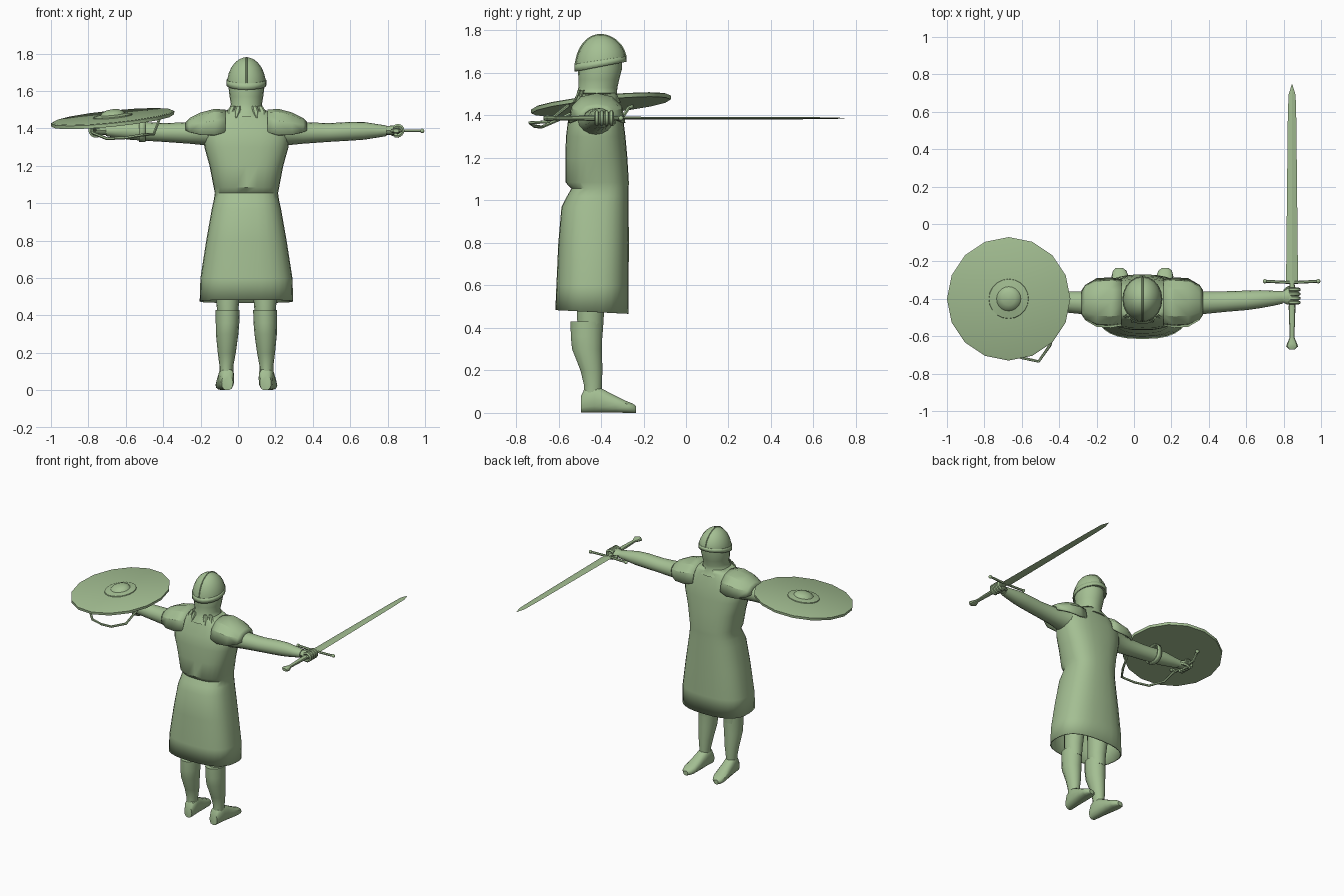
import bpy, bmesh, math
from mathutils import Vector

cube = bpy.data.objects.get("Cube")
if cube:
    bpy.data.objects.remove(cube, do_unlink=True)

CX = 0.045          # body centre line
SX = -0.67          # shield centre
SY = -0.40

mat = bpy.data.materials.new("sage green")
mat.use_nodes = True
GREEN = (0.37, 0.52, 0.29, 1)
mat.diffuse_color = GREEN
mat.node_tree.nodes["Principled BSDF"].inputs["Base Color"].default_value = GREEN


def finish(obj, angle=35):
    obj.data.materials.clear()
    obj.data.materials.append(mat)
    bpy.ops.object.select_all(action='DESELECT')
    obj.select_set(True)
    bpy.context.view_layer.objects.active = obj
    bpy.ops.object.shade_smooth_by_angle(angle=math.radians(angle))
    return obj


def from_bmesh(name, bm, angle=35):
    bmesh.ops.recalc_face_normals(bm, faces=bm.faces)
    me = bpy.data.meshes.new(name)
    bm.to_mesh(me)
    bm.free()
    obj = bpy.data.objects.new(name, me)
    bpy.context.collection.objects.link(obj)
    return finish(obj, angle)


def loft_mesh(axis, sections, n=16, p=2.0, caps=True, arc=(0, 360)):
    """Skin rings of (position, centre a, centre b, half a, half b) along an axis."""
    bm = bmesh.new()
    closed = arc[1] - arc[0] == 360
    count = n if closed else n + 1
    rings = []
    for pos, ca, cb, ha, hb in sections:
        ring = []
        for i in range(count):
            t = math.radians(arc[0] + (arc[1] - arc[0]) * i / n)
            c, s = math.cos(t), math.sin(t)
            a = ca + ha * math.copysign(abs(c) ** (2 / p), c)
            b = cb + hb * math.copysign(abs(s) ** (2 / p), s)
            co = {'X': (pos, a, b), 'Y': (a, pos, b), 'Z': (a, b, pos)}[axis]
            ring.append(bm.verts.new(co))
        rings.append(ring)
    for r, q in zip(rings, rings[1:]):
        for i in range(n):
            j = (i + 1) % count
            bm.faces.new((r[i], r[j], q[j], q[i]))
    if caps and closed:
        bm.faces.new(rings[0])
        bm.faces.new(rings[-1])
    return bm


def loft(name, axis, sections, angle=35, **kw):
    return from_bmesh(name, loft_mesh(axis, sections, **kw), angle)


def tube(name, points, radius, cyclic=False, smooth=True):
    cu = bpy.data.curves.new(name, 'CURVE')
    cu.dimensions = '3D'
    cu.bevel_depth = radius
    cu.bevel_resolution = 1
    cu.use_fill_caps = True
    cu.resolution_u = 4
    sp = cu.splines.new('BEZIER')
    sp.bezier_points.add(len(points) - 1)
    for bp, co in zip(sp.bezier_points, points):
        bp.co = co
        bp.handle_left_type = bp.handle_right_type = 'AUTO' if smooth else 'VECTOR'
    sp.use_cyclic_u = cyclic
    obj = bpy.data.objects.new(name, cu)
    bpy.context.collection.objects.link(obj)
    bpy.ops.object.select_all(action='DESELECT')
    obj.select_set(True)
    bpy.context.view_layer.objects.active = obj
    bpy.ops.object.convert(target='MESH')
    return finish(bpy.context.object, 50)


def ball(name, co, r):
    bm = bmesh.new()
    bmesh.ops.create_uvsphere(bm, u_segments=10, v_segments=6, radius=r)
    bmesh.ops.translate(bm, verts=bm.verts, vec=co)
    return from_bmesh(name, bm, 60)


def thicken(obj, t):
    mod = obj.modifiers.new("thickness", 'SOLIDIFY')
    mod.thickness = t
    mod.offset = -1


# Tunic: flared skirt, pinched waist, chest and shoulders
tunic = [(0.475, -0.443, 0.25, 0.172), (0.60, -0.44, 0.246, 0.17), (0.80, -0.435, 0.215, 0.166),
         (0.97, -0.428, 0.185, 0.158), (1.02, -0.415, 0.174, 0.145), (1.055, -0.405, 0.169, 0.135),
         (1.085, -0.418, 0.175, 0.149), (1.20, -0.422, 0.197, 0.146), (1.30, -0.425, 0.225, 0.14),
         (1.38, -0.425, 0.232, 0.13), (1.44, -0.42, 0.20, 0.108), (1.48, -0.42, 0.14, 0.098),
         (1.505, -0.42, 0.09, 0.09)]
body = loft("tunic", 'Z', [(z, CX, y, hx, hy) for z, y, hx, hy in tunic],
            n=28, p=2.6, caps=False, angle=40)
for v in body.data.vertices:      # hem dips towards the front
    if v.co.z < 0.5:
        v.co.z -= 0.05 * (v.co.y + 0.44)
thicken(body, 0.008)

# Mail coif with a recessed face opening
coif = loft_mesh('Z', [(1.46, CX, -0.42, 0.125, 0.115), (1.50, CX, -0.42, 0.09, 0.095),
                       (1.53, CX, -0.415, 0.083, 0.092), (1.57, CX, -0.41, 0.09, 0.096),
                       (1.62, CX, -0.405, 0.096, 0.104), (1.67, CX, -0.40, 0.09, 0.10)], n=20)
face = [f for f in coif.faces if f.normal.length and len(f.verts) == 4
        and f.calc_center_median().y > -0.355 and 1.51 < f.calc_center_median().z < 1.66]
bmesh.ops.inset_region(coif, faces=face, thickness=0.008, use_even_offset=True)
bmesh.ops.translate(coif, verts=list({v for f in face for v in f.verts}), vec=(0, -0.025, 0))
from_bmesh("coif_and_face", coif)

# Ragged collar points
for dx in (-0.085, -0.05, 0.05, 0.085):
    y = -0.42 - 0.1 * math.sqrt(1 - (dx / 0.13) ** 2)
    loft("collar_point", 'Z', [(1.455, CX + dx * 1.1, y - 0.012, 0.003, 0.003),
                               (1.49, CX + dx, y, 0.018, 0.008),
                               (1.52, CX + dx * 0.85, y + 0.012, 0.014, 0.008)], n=6)


# Helmet: domed bowl with tilted brim band and crossed ridges
def tilt_rim(obj):
    for v in obj.data.vertices:
        w = max(0, (1.78 - v.co.z) / 0.145)
        v.co.z += w * 0.18 * (v.co.y + 0.40)


dome = [(1.635 + 0.145 * math.sin(math.radians(a)), math.cos(math.radians(a)))
        for a in (0, 12, 25, 40, 55, 68, 80, 87)]
helmet = loft("helmet", 'Z', [(z, CX, -0.402, 0.104 * c, 0.12 * c) for z, c in dome], n=20)
band = loft("helmet_band", 'Z', [(1.630, CX, -0.402, 0.107, 0.123),
                                 (1.660, CX, -0.402, 0.106, 0.122)], n=20, caps=False)
thicken(band, 0.008)
tilt_rim(helmet)
tilt_rim(band)
arch = [math.radians(a) for a in range(10, 171, 20)]
tilt_rim(tube("helmet_crest", [(CX, -0.402 + 0.119 * math.cos(a), 1.635 + 0.143 * math.sin(a))
                               for a in arch], 0.006))

for side, label in ((1, "left"), (-1, "right")):
    def X(d):
        return CX + side * d

    # Sleeve, forearm and wrist
    arm = [(0.13, -0.425, 1.385, 0.10, 0.085), (0.22, -0.425, 1.38, 0.08, 0.07),
           (0.30, -0.422, 1.376, 0.062, 0.058), (0.44, -0.415, 1.378, 0.055, 0.05),
           (0.56, -0.408, 1.385, 0.052, 0.05), (0.63, -0.402, 1.387, 0.048, 0.047),
           (0.70, -0.397, 1.387, 0.040, 0.036), (0.75, -0.392, 1.387, 0.034, 0.028)]
    loft(label + "_arm", 'X', [(X(d), *r) for d, *r in arm], n=16)
    # Fist: palm, curled fingers and thumb
    palm = [(0.745, -0.391, 1.388, 0.026, 0.022), (0.775, -0.388, 1.39, 0.043, 0.026),
            (0.81, -0.385, 1.392, 0.046, 0.026), (0.83, -0.385, 1.39, 0.042, 0.02)]
    loft(label + "_palm", 'X', [(X(d), *r) for d, *r in palm], n=12)
    for k in range(4):
        y = -0.42 + 0.023 * k
        tube(label + "_finger", [(X(0.785), y, 1.405), (X(0.815), y, 1.413), (X(0.834), y, 1.395),
                                 (X(0.82), y, 1.365), (X(0.79), y, 1.362)], 0.0115)
    tube(label + "_thumb", [(X(0.76), -0.36, 1.38), (X(0.785), -0.342, 1.37),
                            (X(0.815), -0.345, 1.36)], 0.011)
    # Faceted shoulder plate
    plate = [(0.112, 0.125, 1.50, 0.12), (0.17, 0.135, 1.505, 0.14), (0.245, 0.13, 1.485, 0.118),
             (0.305, 0.095, 1.455, 0.075), (0.325, 0.065, 1.435, 0.045)]
    pad = loft(label + "_shoulder_plate", 'X',
               [(X(d), -0.42, top - h, hy, h) for d, hy, top, h in plate],
               n=6, p=2.3, arc=(0, 180), angle=30)
    thicken(pad, 0.012)
    # Thigh, boot shaft and shoe
    loft(label + "_thigh", 'Z', [(0.38, X(0.10), -0.45, 0.052, 0.06),
                                 (0.46, X(0.10), -0.45, 0.06, 0.065),
                                 (0.70, X(0.10), -0.43, 0.075, 0.08)], n=14)
    shaft = [(0.06, 0.107, -0.44, 0.036, 0.045), (0.13, 0.107, -0.438, 0.037, 0.043),
             (0.20, 0.105, -0.445, 0.048, 0.053), (0.30, 0.103, -0.466, 0.06, 0.072),
             (0.36, 0.101, -0.468, 0.063, 0.076), (0.43, 0.10, -0.468, 0.064, 0.077)]
    loft(label + "_boot_shaft", 'Z', [(z, X(d), *r) for z, d, *r in shaft], n=14)
    shoe = [(-0.495, 0.030, 0.040), (-0.475, 0.038, 0.058), (-0.43, 0.042, 0.066),
            (-0.39, 0.043, 0.056), (-0.33, 0.046, 0.04), (-0.28, 0.046, 0.028),
            (-0.25, 0.036, 0.022), (-0.235, 0.018, 0.016)]
    loft(label + "_shoe", 'Y', [(y, X(0.108 + 0.08 * (y + 0.42)), h, hx, h)
                                for y, hx, h in shoe], n=14, p=2.5)

# Sword: diamond blade, guard, grip and flared pommel
SWX, SWZ = 0.845, 1.387
loft("sword_blade", 'Y', [(y, SWX, SWZ, hx, hz) for y, hx, hz in
     ((-0.31, 0.032, 0.007), (0.55, 0.023, 0.005), (0.69, 0.019, 0.004), (0.745, 0.002, 0.001))],
     n=4, angle=10)
tube("sword_guard", [(0.70, -0.306, SWZ), (SWX, -0.312, SWZ), (0.985, -0.306, SWZ)], 0.008)
for x in (0.70, 0.985):
    ball("guard_knob", (x, -0.306, SWZ), 0.012)
loft("sword_grip", 'Y', [(-0.31, SWX, SWZ, 0.014, 0.011), (-0.45, SWX, SWZ, 0.018, 0.013),
                         (-0.62, SWX, SWZ, 0.012, 0.010)], n=10)
loft("sword_pommel", 'Y', [(-0.605, SWX, SWZ, 0.012, 0.010), (-0.64, SWX, SWZ, 0.027, 0.014),
                           (-0.655, SWX, SWZ, 0.032, 0.015), (-0.67, SWX, SWZ, 0.016, 0.010)], n=10)


# Round shield: tilted board and boss
def shield_part(name, profile, n):
    obj = loft(name, 'Z', [(z, SX, SY, r, r) for r, z in profile], n=n)
    for v in obj.data.vertices:
        v.co.z += 1.452 + 0.1 * (v.co.x - SX) + 0.1 * (v.co.y - SY)


shield_part("shield_board", [(0.328, -0.01), (0.33, 0.008), (0.32, 0.012)], 16)
shield_part("shield_boss", [(0.107, 0.01), (0.105, 0.017), (0.065, 0.024), (0.056, 0.036),
                            (0.035, 0.046), (0.006, 0.05)], 20)

# Shield handle, forearm strap and hanging carry strap
HX = -0.765
tube("shield_handle", [(HX, -0.52, 1.425), (HX, -0.48, 1.39), (HX, -0.30, 1.39),
                       (HX, -0.26, 1.45)], 0.009, smooth=False)
for y, z in ((-0.52, 1.42), (-0.26, 1.445)):
    ball("handle_knob", (HX, y, z), 0.014)
strap = loft("forearm_strap", 'X', [(-0.53, -0.41, 1.395, 0.068, 0.068),
                                    (-0.495, -0.41, 1.395, 0.068, 0.068)], n=14, p=2.4, caps=False)
thicken(strap, 0.006)
tube("carry_strap", [(-0.79, -0.52, 1.42), (-0.775, -0.61, 1.375), (-0.70, -0.68, 1.345),
                     (-0.60, -0.715, 1.35), (-0.51, -0.735, 1.365), (-0.45, -0.65, 1.37),
                     (-0.42, -0.55, 1.45)], 0.008, smooth=False)
